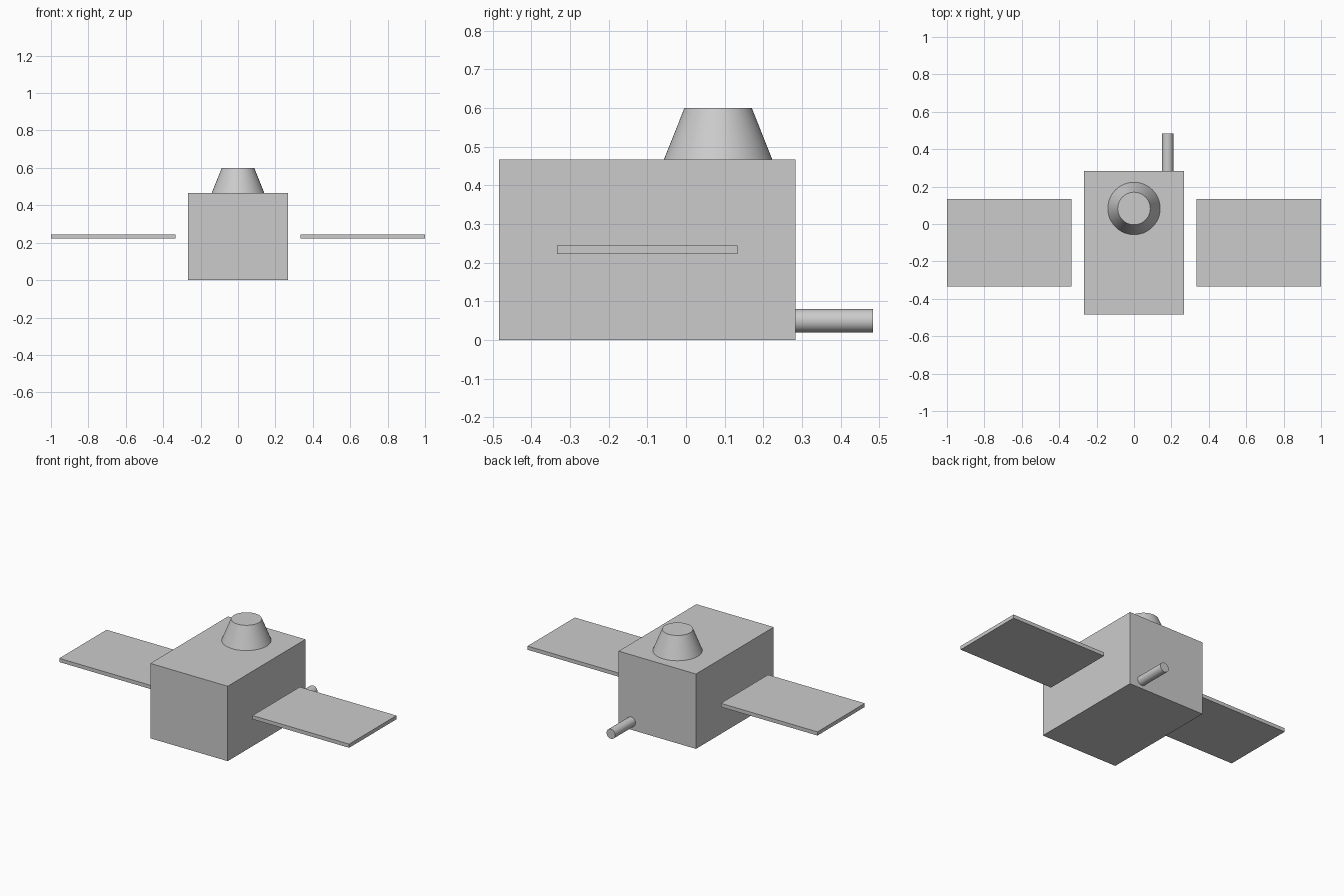
import bpy, math

if "Cube" in bpy.data.objects:
    bpy.data.objects.remove(bpy.data.objects["Cube"])


def box(name, lo, hi):
    centre = [(a + b) / 2 for a, b in zip(lo, hi)]
    bpy.ops.mesh.primitive_cube_add(size=1, location=centre)
    ob = bpy.context.object
    ob.name = name
    ob.scale = [b - a for a, b in zip(lo, hi)]
    bpy.ops.object.transform_apply(location=False, rotation=False, scale=True)
    return ob


def round_part(name, r1, r2, depth, location, rotation=(0, 0, 0)):
    bpy.ops.mesh.primitive_cone_add(vertices=64, radius1=r1, radius2=r2, depth=depth,
                                    location=location, rotation=rotation)
    ob = bpy.context.object
    ob.name = name
    bpy.ops.object.shade_smooth_by_angle(angle=math.radians(30))
    return ob


# Main body
box("body", (-0.267, -0.483, 0), (0.267, 0.283, 0.467))

# Flat side panels, floating clear of the body
for side, x0, x1 in (("left", -1, -0.333), ("right", 0.333, 1)):
    box(side + "_panel", (x0, -0.333, 0.222), (x1, 0.133, 0.245))

# Tapered cap on top
round_part("top_cone", 0.14, 0.087, 0.133, (0, 0.083, 0.5335))

# Rod sticking out of the back
round_part("rear_rod", 0.03, 0.03, 0.2, (0.18, 0.383, 0.05), (math.pi / 2, 0, 0))
